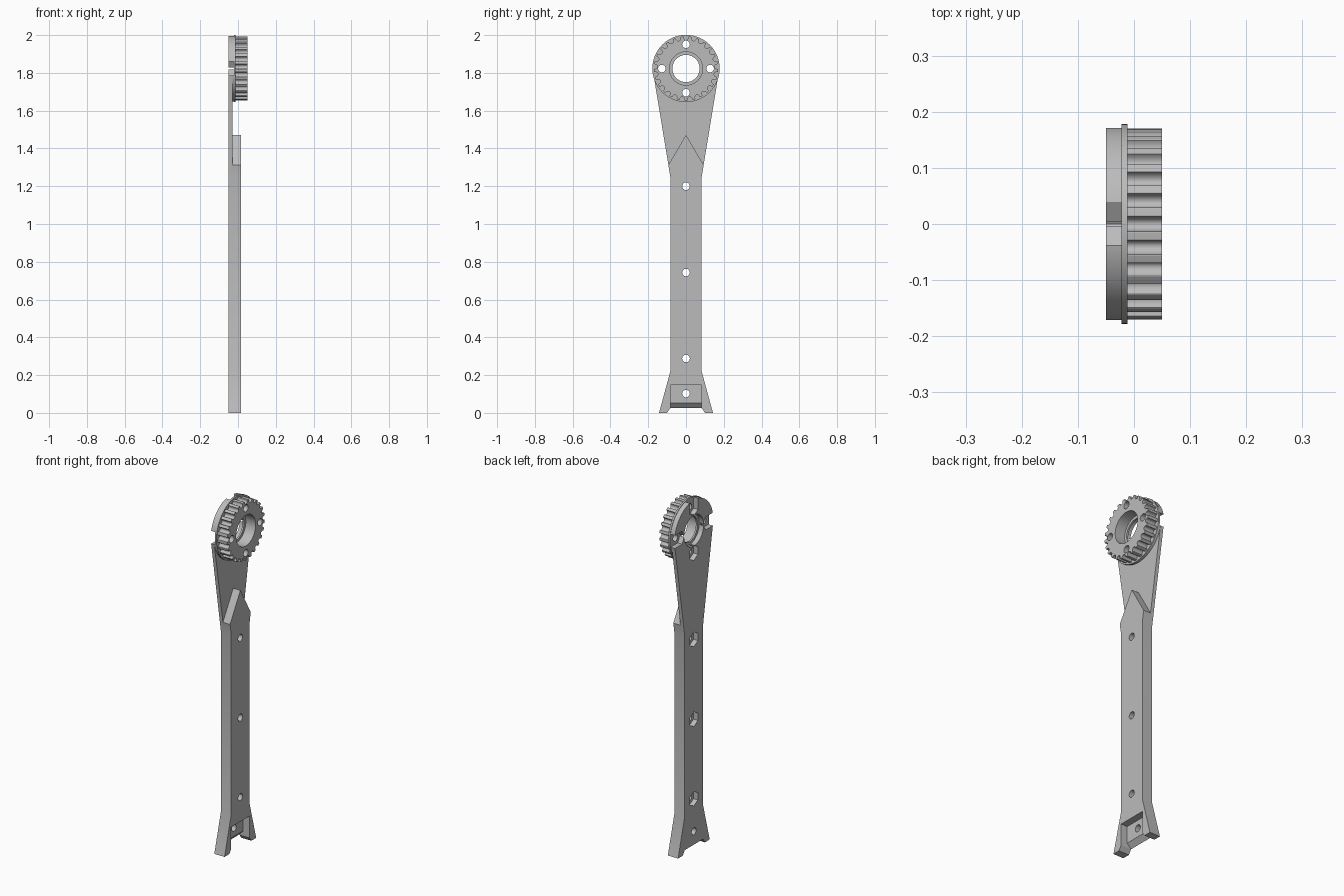
import bpy, bmesh, math
from mathutils import Vector

if "Cube" in bpy.data.objects:
    bpy.data.objects.remove(bpy.data.objects["Cube"])

HUB_Z, HUB_R = 1.823, 0.175
BACK, FRONT = -0.05, 0.05

grey = bpy.data.materials.new("plain grey")
grey.diffuse_color = (0.5, 0.5, 0.5, 1)
grey.use_nodes = True
grey.node_tree.nodes["Principled BSDF"].inputs["Base Color"].default_value = grey.diffuse_color


def prism(name, pts, a, b, axis="x"):
    """Extrude a profile: (y, z) points along x, or (x, z) points along y."""
    place = (lambda p, t: (t, p[0], p[1])) if axis == "x" else (lambda p, t: (p[0], t, p[1]))
    bm = bmesh.new()
    lo = [bm.verts.new(place(p, a)) for p in pts]
    hi = [bm.verts.new(place(p, b)) for p in pts]
    bm.faces.new(lo)
    bm.faces.new(hi)
    n = len(pts)
    for i in range(n):
        bm.faces.new((lo[i], lo[(i + 1) % n], hi[(i + 1) % n], hi[i]))
    bmesh.ops.recalc_face_normals(bm, faces=bm.faces)
    me = bpy.data.meshes.new(name)
    bm.to_mesh(me)
    bm.free()
    me.materials.append(grey)
    ob = bpy.data.objects.new(name, me)
    bpy.context.collection.objects.link(ob)
    return ob


def ring(r, y=0, z=HUB_Z, n=64, start=0.0):
    return [(y + r * math.cos(start + 2 * math.pi * i / n),
             z + r * math.sin(start + 2 * math.pi * i / n)) for i in range(n)]


def combine(target, other, op="DIFFERENCE"):
    mod = target.modifiers.new("bool", "BOOLEAN")
    mod.operation, mod.solver, mod.object = op, "EXACT", other
    bpy.context.view_layer.objects.active = target
    bpy.ops.object.modifier_apply(modifier=mod.name)
    bpy.data.objects.remove(other)


def cut(target, pts, a, b, axis="x"):
    combine(target, prism("cutter", pts, a, b, axis), "DIFFERENCE")


def mirrored(half):
    """Close a right-hand outline with its mirror image across y = 0."""
    return half + [(-y, z) for y, z in reversed(half) if abs(y) > 1e-6]


# Arm: thin back layer with flared foot, taper and round head
foot = [(0.143, 0), (0.083, 0.22), (0.083, 1.25)]
a0 = math.radians(-9.4)
arc = [(HUB_R * math.cos(a0 + (math.pi / 2 - a0) * i / 24),
        HUB_Z + HUB_R * math.sin(a0 + (math.pi / 2 - a0) * i / 24)) for i in range(25)]
arm = prism("arm", mirrored(foot + arc), BACK, -0.03)

# Thick front layer ending in a chevron
combine(arm, prism("front_layer", mirrored(foot + [(0.0935, 1.312), (0, 1.472)]), -0.03, 0.015), "UNION")

# Head disc and pulley flange
combine(arm, prism("head_disc", ring(HUB_R, n=96), -0.04, -0.022), "UNION")
combine(arm, prism("flange", ring(0.178, n=96), -0.022, -0.012), "UNION")

# Foot notch and open pocket with a slanted lower lip
cut(arm, mirrored([(0.1, -0.05), (0.1, 0), (0.083, 0.025)]), -0.1, 0.1)
cut(arm, [(0.1, -0.05), (-0.051, -0.05), (-0.051, 0.024), (-0.025, 0.052),
          (-0.025, 0.148), (0.1, 0.148)], -0.083, 0.083, "y")

# Arm bolt holes, with hexagonal nut pockets at the back
for z in (0.102, 0.288, 0.743, 1.2):
    cut(arm, ring(0.02, 0, z, 32), -0.1, 0.1)
    if z > 0.2:
        cut(arm, ring(0.042, 0, z, 6, math.pi / 2), -0.1, -0.022)

# Toothed pulley with rounded grooves
TEETH, R = 25, 0.17
outline = []
for k in range(TEETH):
    mid = math.pi / 2 + 2 * math.pi * k / TEETH
    out = Vector((math.cos(mid), math.sin(mid)))
    side = Vector((-out.y, out.x))
    for i in range(11):
        t = math.pi * i / 10
        p = out * (0.1685 - 0.0175 * math.sin(t)) - side * 0.013 * math.cos(t)
        outline.append((p.x, HUB_Z + p.y))
    for f in (0.35, 0.5, 0.65):
        a = mid + 2 * math.pi * f / TEETH
        outline.append((R * math.cos(a), HUB_Z + R * math.sin(a)))
pulley = prism("toothed_pulley", outline, -0.012, FRONT)

# Centre bore with an inner lip
cut(pulley, ring(0.088), -0.1, 0.1)
cut(arm, ring(0.072), -0.1, 0.1)
cut(arm, ring(0.088), -0.1, -0.022)

# Four screw holes in the head; nut slots open outward except the lowest
for k in range(4):
    a = k * math.pi / 2
    out = Vector((math.cos(a), math.sin(a)))
    side = Vector((-out.y, out.x))
    y, z = out.x * 0.128, HUB_Z + out.y * 0.128
    for ob in (arm, pulley):
        cut(ob, ring(0.02, y, z, 32), -0.1, 0.1)
    reach = 0.022 if k == 3 else 0.1
    slot = [(-0.043, 0), (-0.0215, 0.037), (reach, 0.037)]
    slot += [(0.043, 0)] if k == 3 else []
    slot += [(reach, -0.037), (-0.0215, -0.037)]
    pts = [out * (0.128 + r) + side * s for r, s in slot]
    cut(arm, [(p.x, HUB_Z + p.y) for p in pts], -0.1, -0.022)

# Smooth the round walls, keep the edges sharp
for ob in (arm, pulley):
    bpy.ops.object.select_all(action="DESELECT")
    ob.select_set(True)
    bpy.context.view_layer.objects.active = ob
    bpy.ops.object.shade_smooth_by_angle(angle=math.radians(25))
